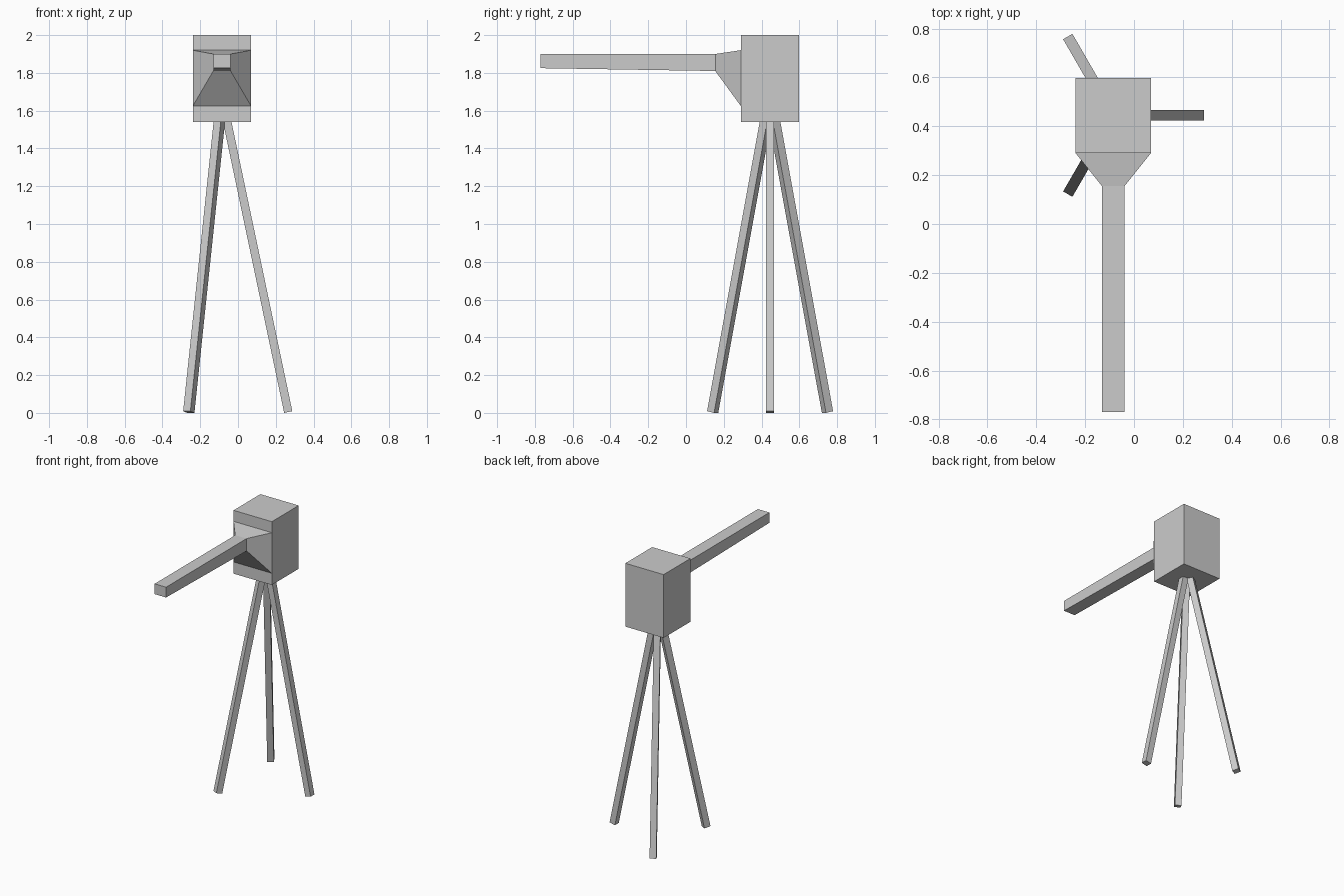
import bpy, bmesh
from math import radians, cos, sin
from mathutils import Vector

if "Cube" in bpy.data.objects:
    bpy.data.objects.remove(bpy.data.objects["Cube"])

CX, CY = -0.085, 0.445  # tripod axis


def loft(name, rings):
    """Skin a list of equal-sized point rings and cap both ends."""
    bm = bmesh.new()
    loops = [[bm.verts.new(p) for p in ring] for ring in rings]
    n = len(loops[0])
    for a, b in zip(loops, loops[1:]):
        for i in range(n):
            j = (i + 1) % n
            bm.faces.new((a[i], a[j], b[j], b[i]))
    bm.faces.new(loops[0])
    bm.faces.new(loops[-1])
    bmesh.ops.recalc_face_normals(bm, faces=bm.faces)
    mesh = bpy.data.meshes.new(name)
    bm.to_mesh(mesh)
    bm.free()
    obj = bpy.data.objects.new(name, mesh)
    bpy.context.collection.objects.link(obj)
    return obj


def section(y, half, z0, z1):
    """Rectangular cross-section facing -y, centred on the tripod axis."""
    return [(CX + sx * half, y, z) for sx, z in
            ((-1, z0), (1, z0), (1, z1), (-1, z1))]


# Main box housing
loft("housing", [section(0.29, 0.154, 1.54, 2.0), section(0.598, 0.154, 1.54, 2.0)])

# Funnel and long barrel
loft("barrel", [section(-0.77, 0.046, 1.825, 1.90),
                section(0.155, 0.046, 1.81, 1.90),
                section(0.29, 0.154, 1.625, 1.92)])

# Three splayed tripod legs, square-cut across their own axis
R = 0.022
for k in range(3):
    a = radians(120 * k)
    out = Vector((cos(a), sin(a), 0))
    side = Vector((-sin(a), cos(a), 0))
    foot = Vector((CX, CY, 0.0045)) + out * 0.351
    top = Vector((CX, CY, 1.55)) + out * 0.026
    across = side.cross(top - foot).normalized()
    rings = [[c + side * (R * u) + across * (R * v)
              for u, v in ((-1, -1), (1, -1), (1, 1), (-1, 1))] for c in (foot, top)]
    loft(f"tripod_leg_{k + 1}", rings)
